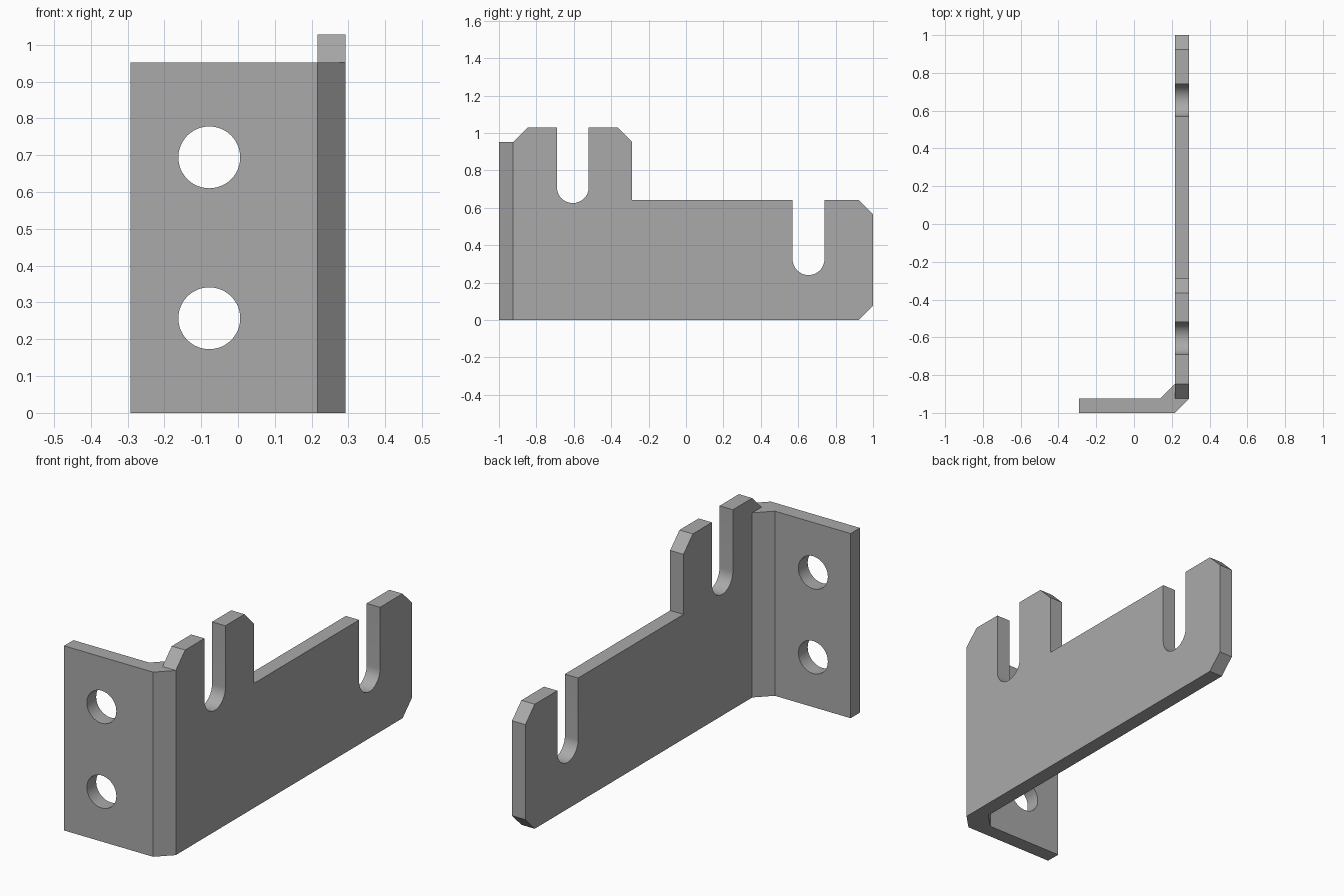
import bpy
import bmesh
from math import cos, sin, pi, radians
from mathutils import Vector

default_cube = bpy.data.objects.get("Cube")
if default_cube:
    bpy.data.objects.remove(default_cube, do_unlink=True)

# Main dimensions
T = 0.076                     # sheet thickness, also every chamfer
OUT, LEFT = 0.292, -0.292     # outer side of the arm, free edge of the flange
INN = OUT - T
FRONT, BACK = -1.0, 1.0
BEND = FRONT + T              # inner face of the flange
FLANGE_H, TAB_H, ARM_H = 0.952, 1.028, 0.642
SLOT_R, HOLE_R = 0.085, 0.084

steel = bpy.data.materials.new("plain_grey_steel")
grey = (0.4, 0.4, 0.4, 1.0)
steel.use_nodes = True
steel.diffuse_color = grey
steel.node_tree.nodes["Principled BSDF"].inputs["Base Color"].default_value = grey


def prism(name, outline, offset):
    """Extrude a closed 3D outline along an offset vector."""
    bm = bmesh.new()
    face = bm.faces.new([bm.verts.new(p) for p in outline])
    ext = bmesh.ops.extrude_face_region(bm, geom=[face])
    moved = [v for v in ext["geom"] if isinstance(v, bmesh.types.BMVert)]
    bmesh.ops.translate(bm, verts=moved, vec=Vector(offset))
    bmesh.ops.recalc_face_normals(bm, faces=bm.faces)
    mesh = bpy.data.meshes.new(name)
    bm.to_mesh(mesh)
    bm.free()
    mesh.materials.append(steel)
    obj = bpy.data.objects.new(name, mesh)
    bpy.context.collection.objects.link(obj)
    return obj


def activate(obj):
    bpy.ops.object.select_all(action="DESELECT")
    obj.select_set(True)
    bpy.context.view_layer.objects.active = obj


def slot(y, bottom, top, steps=24):
    """Outline of an open slot with a round bottom, from -y to +y."""
    z = bottom + SLOT_R
    arc = [(y - SLOT_R * cos(pi * i / steps), z - SLOT_R * sin(pi * i / steps))
           for i in range(steps + 1)]
    return [(y - SLOT_R, top)] + arc + [(y + SLOT_R, top)]


# Arm: side outline with a tall slotted tab and a low slotted end
tab_back = -0.288
side = [(BEND, 0), (BEND, FLANGE_H), (BEND + T, TAB_H)]
side += slot(-0.605, 0.625, TAB_H)
side += [(tab_back - T, TAB_H), (tab_back, TAB_H - T), (tab_back, ARM_H)]
side += slot(0.655, 0.24, ARM_H)
side += [(BACK - T, ARM_H), (BACK, ARM_H - T), (BACK, T), (BACK - T, 0)]
arm = prism("slotted_arm", [(INN, y, z) for y, z in side], (T, 0, 0))

# Flange: plan outline with the chamfered bend wrapping the arm
plan = [(LEFT, FRONT), (INN, FRONT), (OUT, BEND), (INN, BEND),
        (INN, BEND + T), (INN - T, BEND), (LEFT, BEND)]
flange = prism("mounting_flange", [(x, y, 0) for x, y in plan], (0, 0, FLANGE_H))

# Bolt holes through the flange
for z in (0.257, 0.694):
    ring = [(-0.078 + HOLE_R * cos(2 * pi * i / 48), FRONT - T,
             z + HOLE_R * sin(2 * pi * i / 48)) for i in range(48)]
    cutter = prism("hole_cutter", ring, (0, 3 * T, 0))
    cutter.hide_render = True
    mod = flange.modifiers.new("bolt_hole", "BOOLEAN")
    mod.operation, mod.solver, mod.object = "DIFFERENCE", "EXACT", cutter
    activate(flange)
    bpy.ops.object.modifier_apply(modifier=mod.name)
    bpy.data.objects.remove(cutter, do_unlink=True)

# Smooth the round cuts, keep the sheet edges sharp
for part in (arm, flange):
    activate(part)
    bpy.ops.object.shade_smooth_by_angle(angle=radians(30))
